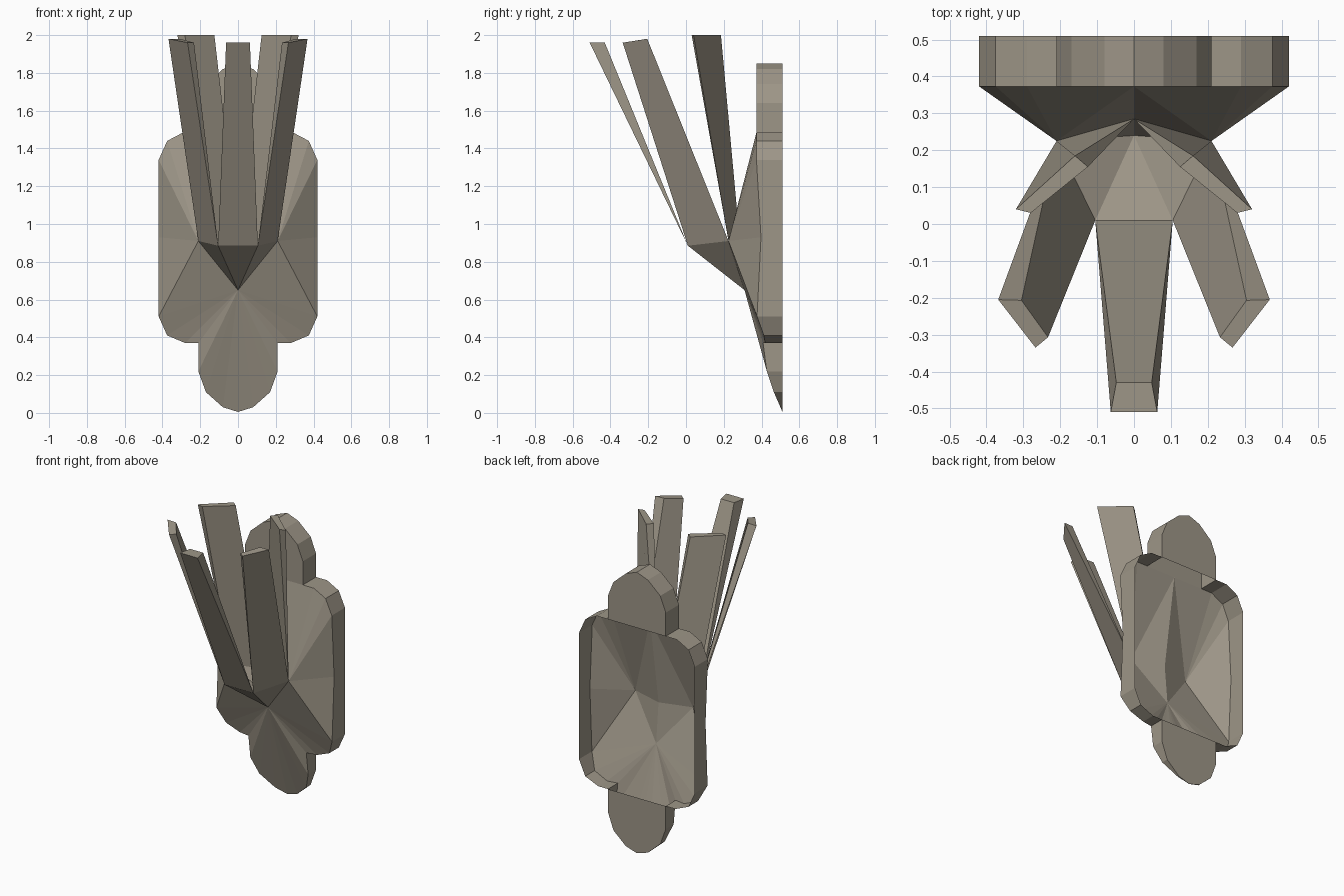
import bpy, bmesh

if "Cube" in bpy.data.objects:
    bpy.data.objects.remove(bpy.data.objects["Cube"])

BACK = 0.51
stone = bpy.data.materials.new("stone")
stone.diffuse_color = (0.34, 0.305, 0.245, 1)
stone.use_nodes = True
stone.node_tree.nodes["Principled BSDF"].inputs["Base Color"].default_value = stone.diffuse_color


def build(name, faces, mirror=True):
    """Make a flat-shaded object from faces given as point loops."""
    bm = bmesh.new()
    for loop in faces:
        pts = [p for i, p in enumerate(loop) if p not in loop[:i]]
        if len(pts) > 2:
            bm.faces.new([bm.verts.new(p) for p in pts])
    bmesh.ops.remove_doubles(bm, verts=bm.verts, dist=0.0005)
    bmesh.ops.recalc_face_normals(bm, faces=bm.faces)
    me = bpy.data.meshes.new(name)
    bm.to_mesh(me)
    bm.free()
    me.materials.append(stone)
    ob = bpy.data.objects.new(name, me)
    bpy.context.collection.objects.link(ob)
    if mirror:
        ob.modifiers.new("Mirror", 'MIRROR').merge_threshold = 0.001
    return ob


def prong(name, b0, b1, t0, t1, t2, t3, mirror=True):
    """Wedge that grows from a base edge to a four-sided tip."""
    build(name, [(t0, t1, t2, t3), (b0, b1, t1, t0), (b1, b0, t3, t2),
                 (b0, t0, t3), (b1, t2, t1)], mirror)


# Key points of the cup
keel = (0, 0.31, 0.65)
side = (0.21, 0.225, 0.91)
front = (0.105, 0.01, 0.885)
front_l = (-0.105, 0.01, 0.885)
front_mid = (0, 0.01, 0.885)
rear = (0, 0.285, 0.91)
floor = (0, 0.24, 0.79)

# Right half of the plate's front edge, from bottom to top
lower_tab = [(0, BACK, 0.005), (0.08, 0.50, 0.03), (0.17, 0.465, 0.11),
             (0.21, 0.428, 0.22), (0.21, 0.408, 0.37)]
low_corner = [(0.28, 0.419, 0.37), (0.375, 0.412, 0.41), (0.42, 0.376, 0.51)]
middle = (0.42, 0.397, 0.93)
high_corner = [(0.42, 0.373, 1.34), (0.375, 0.373, 1.44), (0.29, 0.373, 1.485)]
upper_tab = [(0.21, 0.373, 1.485), (0.21, 0.373, 1.64), (0.17, 0.373, 1.74),
             (0.08, 0.373, 1.82), (0, 0.373, 1.85)]
outline = lower_tab + low_corner + [middle] + high_corner + upper_tab
top_mid = (0, 0.373, 1.485)


def to_back(p):
    return (p[0], BACK, p[2])


# Wall plate: rim walls, faceted front, closed tab backs, open middle back
faces = [(a, b, to_back(b), to_back(a)) for a, b in zip(outline, outline[1:])]
lower = lower_tab + low_corner
faces += [(keel, a, b) for a, b in zip(lower, lower[1:])]
upper = [low_corner[-1], middle] + high_corner + upper_tab[:1]
faces += [(side, a, b) for a, b in zip(upper, upper[1:])]
faces += [(keel, low_corner[-1], side),
          (side, upper_tab[0], top_mid), (side, top_mid, rear),
          upper_tab + [top_mid],
          [to_back(p) for p in upper_tab + [top_mid]],
          [to_back(p) for p in lower_tab + [(0, 0, 0.37)]]]
build("wall_plate", faces)

# Cup: underside, back wall and floor
build("cup", [(keel, side, front), (keel, front, front_mid), (keel, rear, side),
              (floor, front_mid, front), (floor, front, side),
              (floor, side, rear)])

# Five prongs
prong("front_prong", front_l, front, (-0.063, -0.51, 1.96), (0.063, -0.51, 1.96),
      (0.048, -0.43, 1.96), (-0.048, -0.43, 1.96), mirror=False)
prong("side_prongs", front, side, (0.267, -0.335, 1.96), (0.368, -0.205, 1.98),
      (0.305, -0.207, 1.98), (0.233, -0.307, 1.96))
prong("rear_prongs", side, rear, (0.32, 0.04, 2.0), (0.16, 0.185, 2.0),
      (0.125, 0.155, 2.0), (0.28, 0.03, 2.0))
